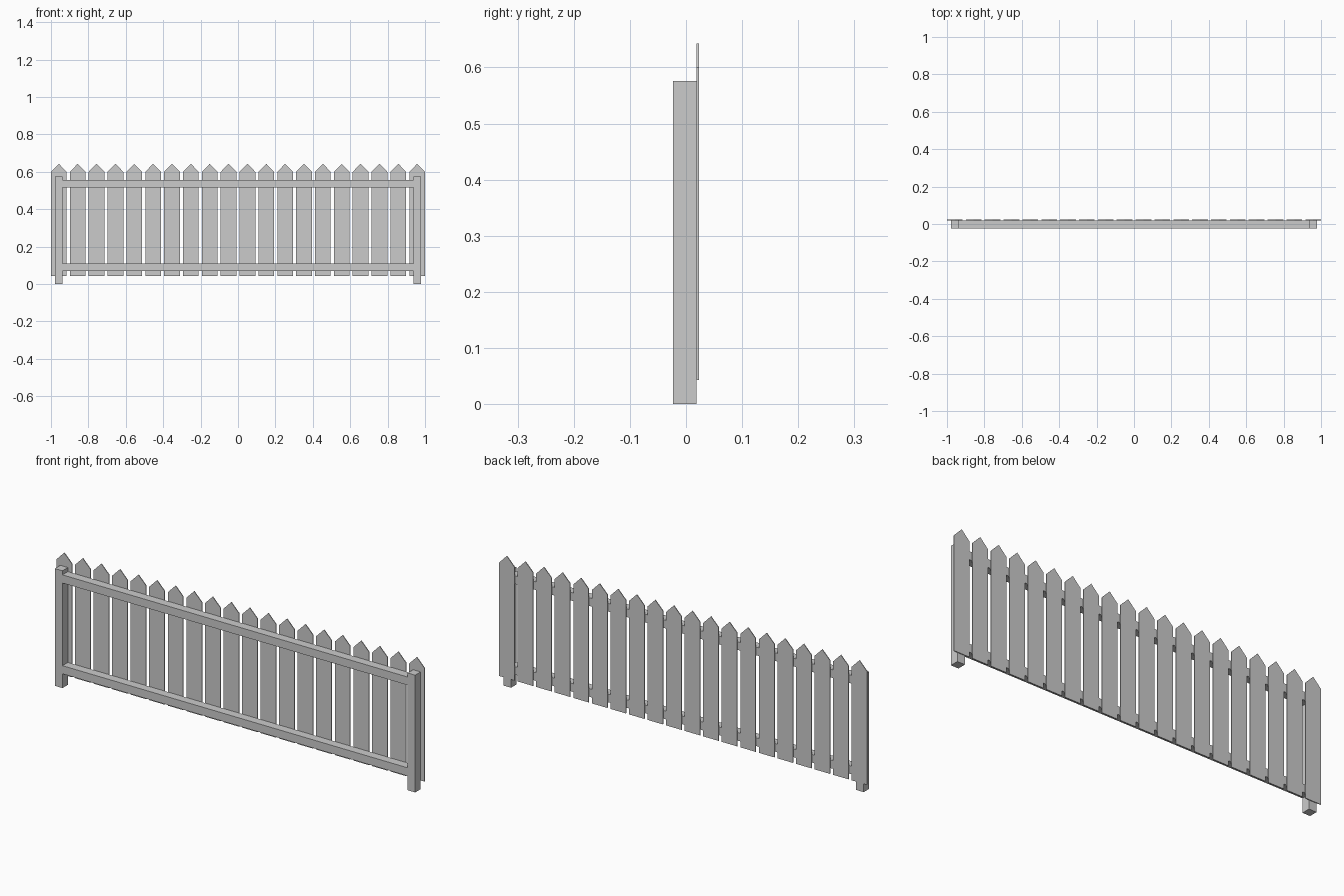
import bpy, bmesh

if "Cube" in bpy.data.objects:
    bpy.data.objects.remove(bpy.data.objects["Cube"])

Y0, Y1, Y2 = -0.023, 0.019, 0.023   # frame front, frame back / picket front, picket back


def prism(name, profile, y0, y1):
    """Extrude an x-z outline (counter-clockwise from the front) along y."""
    bm = bmesh.new()
    face = bm.faces.new([bm.verts.new((x, y0, z)) for x, z in profile])
    ext = bmesh.ops.extrude_face_region(bm, geom=[face])
    verts = [g for g in ext["geom"] if isinstance(g, bmesh.types.BMVert)]
    bmesh.ops.translate(bm, verts=verts, vec=(0, y1 - y0, 0))
    bmesh.ops.recalc_face_normals(bm, faces=bm.faces)
    mesh = bpy.data.meshes.new(name)
    bm.to_mesh(mesh)
    bm.free()
    ob = bpy.data.objects.new(name, mesh)
    bpy.context.collection.objects.link(ob)
    return ob


def board(name, x0, x1, z0, z1):
    return prism(name, [(x0, z0), (x1, z0), (x1, z1), (x0, z1)], Y0, Y1)


# Posts
board("post_left", -0.979, -0.938, 0, 0.576)
board("post_right", 0.938, 0.979, 0, 0.576)

# Rails between the posts
board("rail_bottom", -0.938, 0.938, 0.07, 0.11)
board("rail_top", -0.938, 0.938, 0.516, 0.556)

# Pointed pickets along the back of the frame
COUNT, HALF = 20, 0.042
for i in range(COUNT):
    c = (-1 + HALF) + i * (2 - 2 * HALF) / (COUNT - 1)
    prism(f"picket_{i + 1}",
          [(c - HALF, 0.043), (c + HALF, 0.043), (c + HALF, 0.6), (c, 0.643), (c - HALF, 0.6)],
          Y1, Y2)
